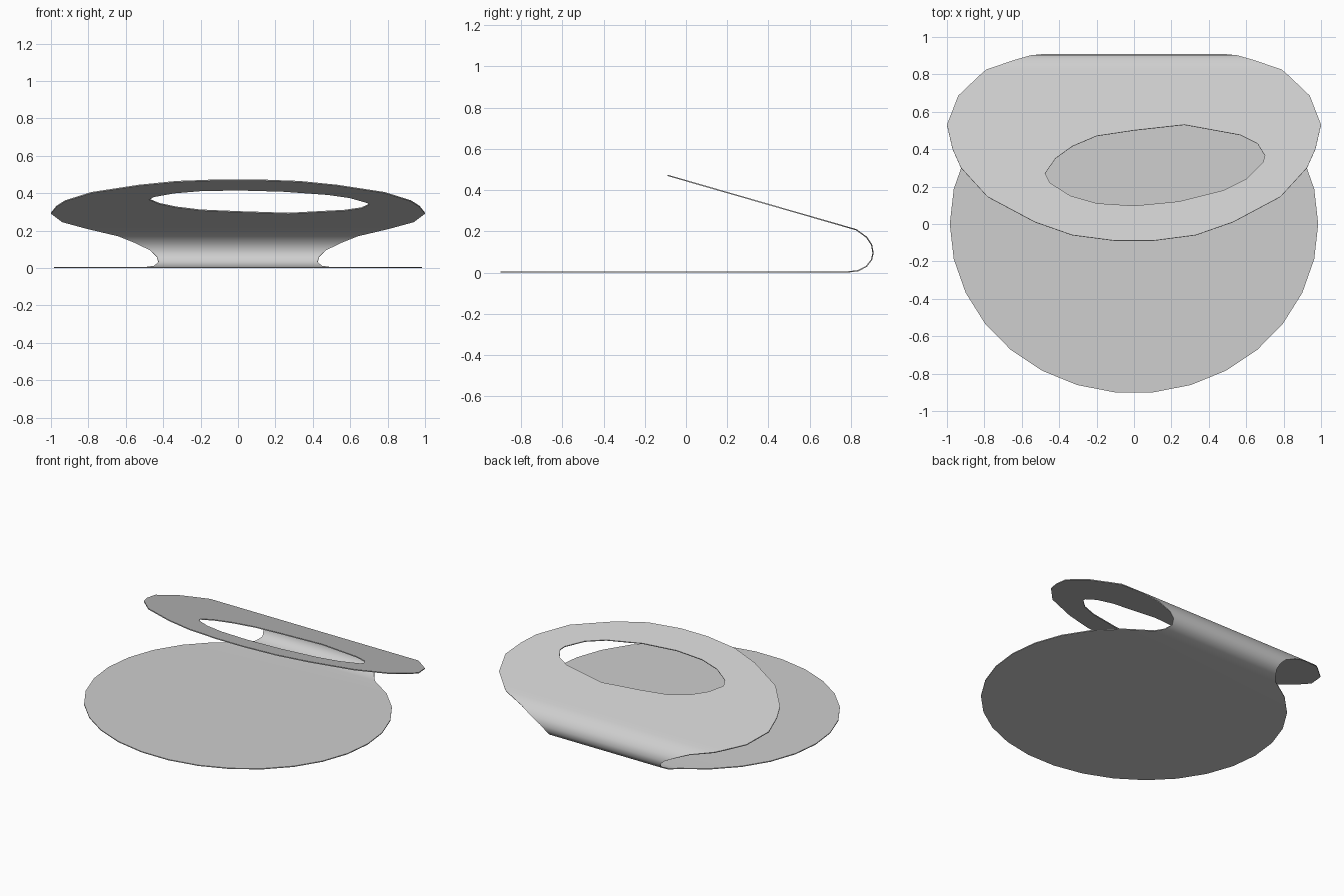
import bpy
import bmesh
from math import sin, cos, radians

cube = bpy.data.objects.get("Cube")
if cube:
    bpy.data.objects.remove(cube, do_unlink=True)

THICKNESS = 0.006

grey = bpy.data.materials.new("light grey")
grey.use_nodes = True
grey.diffuse_color = (0.62, 0.62, 0.62, 1)
grey.node_tree.nodes["Principled BSDF"].inputs["Base Color"].default_value = grey.diffuse_color


def lid_height(y):
    """Height of the tilted upper disc."""
    return 0.208 - 0.288 * (y - 0.825)


# Right half outlines, each row mirrored to the other side
base_rows = [(0.985 * sin(radians(6 + 12 * k)), -0.905 * cos(radians(6 + 12 * k)), THICKNESS / 2)
             for k in range(13)]
fold_rows = [(0.45, 0.835, 0.009), (0.425, 0.875, 0.03), (0.435, 0.9, 0.062),
             (0.47, 0.907, 0.095), (0.55, 0.9, 0.135), (0.64, 0.875, 0.172)]
lid_outline = [(0.79, 0.825), (0.83, 0.79), (0.94, 0.685), (1, 0.53), (0.97, 0.4), (0.925, 0.3),
               (0.783, 0.145), (0.53, 0.01), (0.33, -0.06), (0.1, -0.09)]
lid_rows = [(x, y, lid_height(y)) for x, y in lid_outline]

# Off-centre opening in the upper disc
opening = [(0.27, 0.53), (0.57, 0.475), (0.66, 0.43), (0.7, 0.365), (0.69, 0.33), (0.6, 0.24),
           (0.48, 0.18), (0.24, 0.12), (0, 0.097), (-0.2, 0.11), (-0.34, 0.15), (-0.45, 0.22),
           (-0.475, 0.27), (-0.42, 0.35), (-0.33, 0.415), (-0.2, 0.47), (0, 0.5)]

bm = bmesh.new()


def add_rows(rows):
    return [(bm.verts.new((-x, y, z)), bm.verts.new((x, y, z))) for x, y, z in rows]


def loop_of(rows):
    return [r[1] for r in rows] + [r[0] for r in reversed(rows)]


def loop_edges(verts):
    edges = []
    for a, b in zip(verts, verts[1:] + verts[:1]):
        edges.append(bm.edges.get((a, b)) or bm.edges.new((a, b)))
    return edges


base, fold, lid = add_rows(base_rows), add_rows(fold_rows), add_rows(lid_rows)

# Flat base disc
bm.faces.new(loop_of(base))

# Curved fold joining the discs
strip = [base[-1]] + fold + lid[:2]
for (a, b), (c, d) in zip(strip, strip[1:]):
    bm.faces.new((a, b, d, c))

# Upper disc with its opening
hole = [bm.verts.new((x, y, lid_height(y))) for x, y in opening]
bmesh.ops.triangle_fill(bm, use_beauty=True,
                        edges=loop_edges(loop_of(lid[1:])) + loop_edges(hole))
bmesh.ops.recalc_face_normals(bm, faces=bm.faces)

mesh = bpy.data.meshes.new("folded_sheet")
bm.to_mesh(mesh)
bm.free()
mesh.materials.append(grey)
sheet = bpy.data.objects.new("folded_sheet", mesh)
bpy.context.collection.objects.link(sheet)

# Sheet thickness and smooth fold
bpy.ops.object.select_all(action="DESELECT")
bpy.context.view_layer.objects.active = sheet
sheet.select_set(True)
solid = sheet.modifiers.new("thickness", "SOLIDIFY")
solid.thickness = THICKNESS
solid.offset = 0
bpy.ops.object.modifier_apply(modifier=solid.name)
bpy.ops.object.shade_smooth_by_angle(angle=radians(40))
